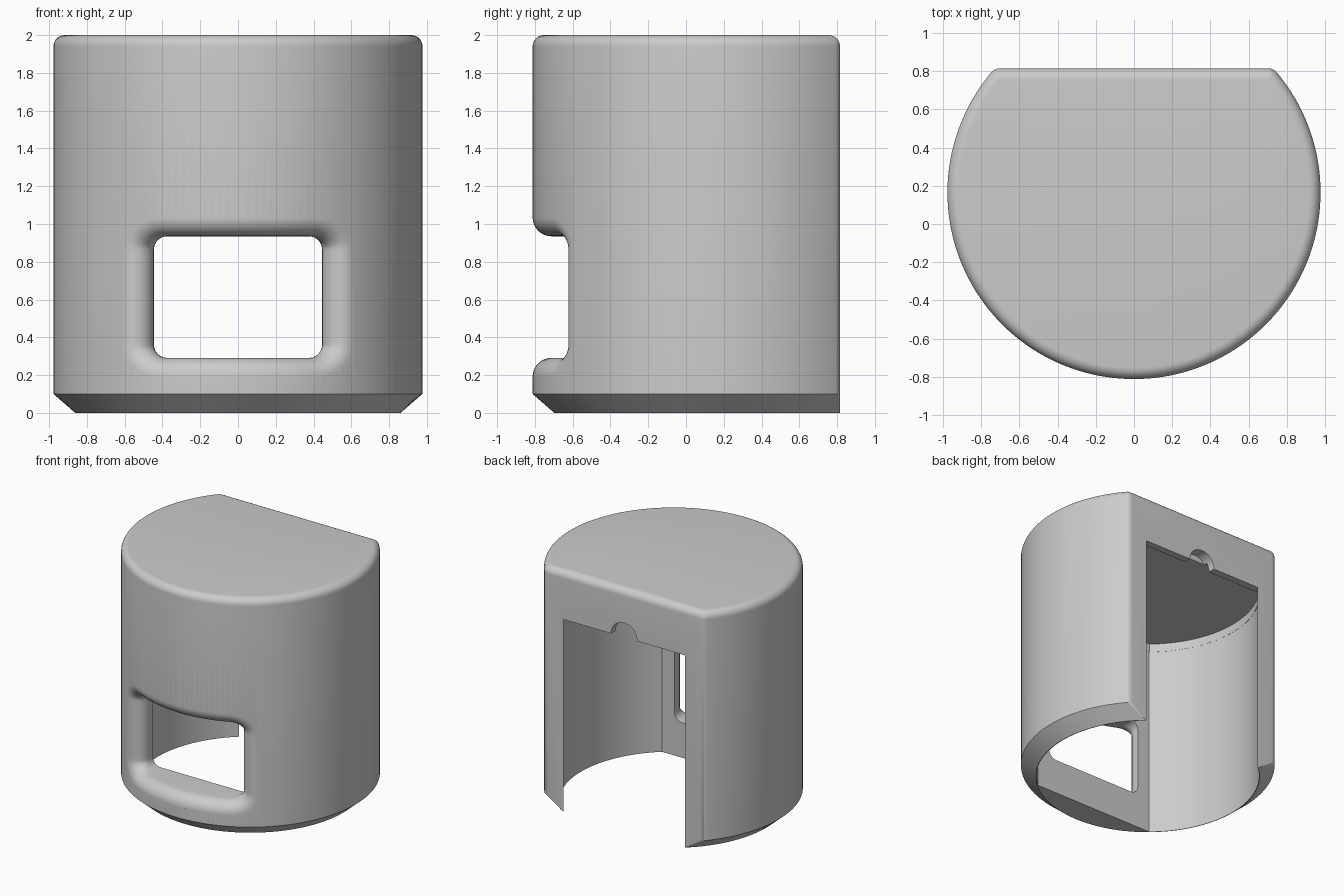
import bpy, bmesh
from math import sin, cos, pi, asin, atan2, sqrt
from mathutils import Vector

default = bpy.data.objects.get("Cube")
if default:
    bpy.data.objects.remove(default, do_unlink=True)

RADIUS, FLAT, HEIGHT = 0.977, 0.65, 2.0    # outer wall, distance of back flat, height
INNER = 0.858                              # cavity radius
ROUND = 0.06                               # top edge rounding
CENTRE = Vector((0, 0.165, 0))             # axis of the cylinder

grey = bpy.data.materials.new("light grey")
grey.use_nodes = True
colour = (0.6, 0.6, 0.6, 1)
grey.diffuse_color = colour
grey.node_tree.nodes["Principled BSDF"].inputs["Base Color"].default_value = colour


def loft(name, rings):
    """Closed solid skinned over rings that all have the same point count."""
    bm = bmesh.new()
    loops = [[bm.verts.new(Vector(p) + CENTRE) for p in ring] for ring in rings]
    n = len(loops[0])
    for a, b in zip(loops, loops[1:]):
        for i in range(n):
            j = (i + 1) % n
            bm.faces.new((a[i], a[j], b[j], b[i]))
    bm.faces.new(loops[0])
    bm.faces.new(loops[-1])
    bmesh.ops.recalc_face_normals(bm, faces=bm.faces)
    mesh = bpy.data.meshes.new(name)
    bm.to_mesh(mesh)
    bm.free()
    mesh.materials.append(grey)
    obj = bpy.data.objects.new(name, mesh)
    bpy.context.collection.objects.link(obj)
    return obj


def span(a, b, steps):
    return [a + (b - a) * i / steps for i in range(steps + 1)]


def d_outline(r, flat, corner, z):
    """Circle with a flat back and rounded back corners."""
    cx, cy = sqrt((r - corner) ** 2 - (flat - corner) ** 2), flat - corner
    a = atan2(cy, cx)
    pts = [(r * cos(t), r * sin(t), z) for t in span(a, -pi - a, 112)]
    for side, arc in ((-1, span(pi - a, pi / 2, 6)[1:]), (1, span(pi / 2, a, 6)[:-1])):
        pts += [(side * cx + corner * cos(t), cy + corner * sin(t), z) for t in arc]
    return pts


def cavity(name, r, front, back, top):
    """Upright cutter: a circle trimmed flat at the front and the back."""
    right = [(r * cos(t), r * sin(t)) for t in span(asin(front / r), asin(back / r), 56)]
    plan = right + [(-x, y) for x, y in reversed(right)]
    return loft(name, [[(x, y, z) for x, y in plan] for z in (-0.1, top)])


def window_cutter(hx, hz, mid_z, corner, fillet):
    """Rounded rectangle whose outer rim flares into the curved wall."""
    edge = []
    for i, (sx, sz) in enumerate(((1, 1), (-1, 1), (-1, -1), (1, -1))):
        c = Vector((sx * (hx - corner), 0, mid_z + sz * (hz - corner)))
        for t in span(i * pi / 2, (i + 1) * pi / 2, 8):
            n = Vector((cos(t), 0, sin(t)))
            edge.append((c + n * corner, n))
        # straight run to the next corner
        run = Vector((-2 * sx * (hx - corner), 0, 0)) if i % 2 == 0 else \
            Vector((0, 0, -2 * sz * (hz - corner)))
        start = edge[-1][0]
        edge += [(start + run * k / 20, n) for k in range(1, 20)]
    sections = []
    for p, n in edge:
        c = p + n * fillet
        c.y = -sqrt((RADIUS - fillet) ** 2 - c.x ** 2)
        radial = Vector((c.x, c.y, 0)).normalized()
        arc = [c + (-n).slerp(radial, k / 10) * fillet for k in range(11)]
        sections.append([Vector((p.x, -0.2, p.z))] + arc
                        + [Vector((arc[-1].x, -1.5, arc[-1].z))])
    return loft("window_cutter", list(zip(*sections)))


# Housing: chamfered foot, straight wall, rounded top
rings = [d_outline(RADIUS - 0.115, FLAT, 0.001, 0), d_outline(RADIUS, FLAT, ROUND, 0.1)]
for t in span(0, pi / 2, 8):
    inset = ROUND * (1 - cos(t))
    rings.append(d_outline(RADIUS - inset, FLAT - inset, max(ROUND - inset, 0.002),
                           HEIGHT - ROUND + ROUND * sin(t)))
housing = loft("housing", rings)

# Cavity open at the back and below, with a thin lip over the back opening
cutters = [
    cavity("cavity_cutter", INNER, -FLAT, 0.85, 1.60),
    cavity("ceiling_cutter", INNER - 0.001, -FLAT + 0.001, 0.59, 1.67),
]

# Half-round cable notch in the lip
circle = [(0.12 * cos(t), 1.60 + 0.12 * sin(t)) for t in span(0, 2 * pi, 40)[:-1]]
cutters.append(loft("notch_cutter", [[(x, y, z) for x, z in circle] for y in (0.56, 0.8)]))

# Front window
cutters.append(window_cutter(0.445, 0.322, 0.613, 0.07, 0.1))

bpy.ops.object.select_all(action='DESELECT')
bpy.context.view_layer.objects.active = housing
housing.select_set(True)
for cutter in cutters:
    cutter.hide_render = True
    mod = housing.modifiers.new(cutter.name, 'BOOLEAN')
    mod.operation, mod.solver, mod.object = 'DIFFERENCE', 'EXACT', cutter
    bpy.ops.object.modifier_apply(modifier=mod.name)
    bpy.data.objects.remove(cutter, do_unlink=True)

bpy.ops.object.shade_smooth_by_angle(angle=pi / 6)
